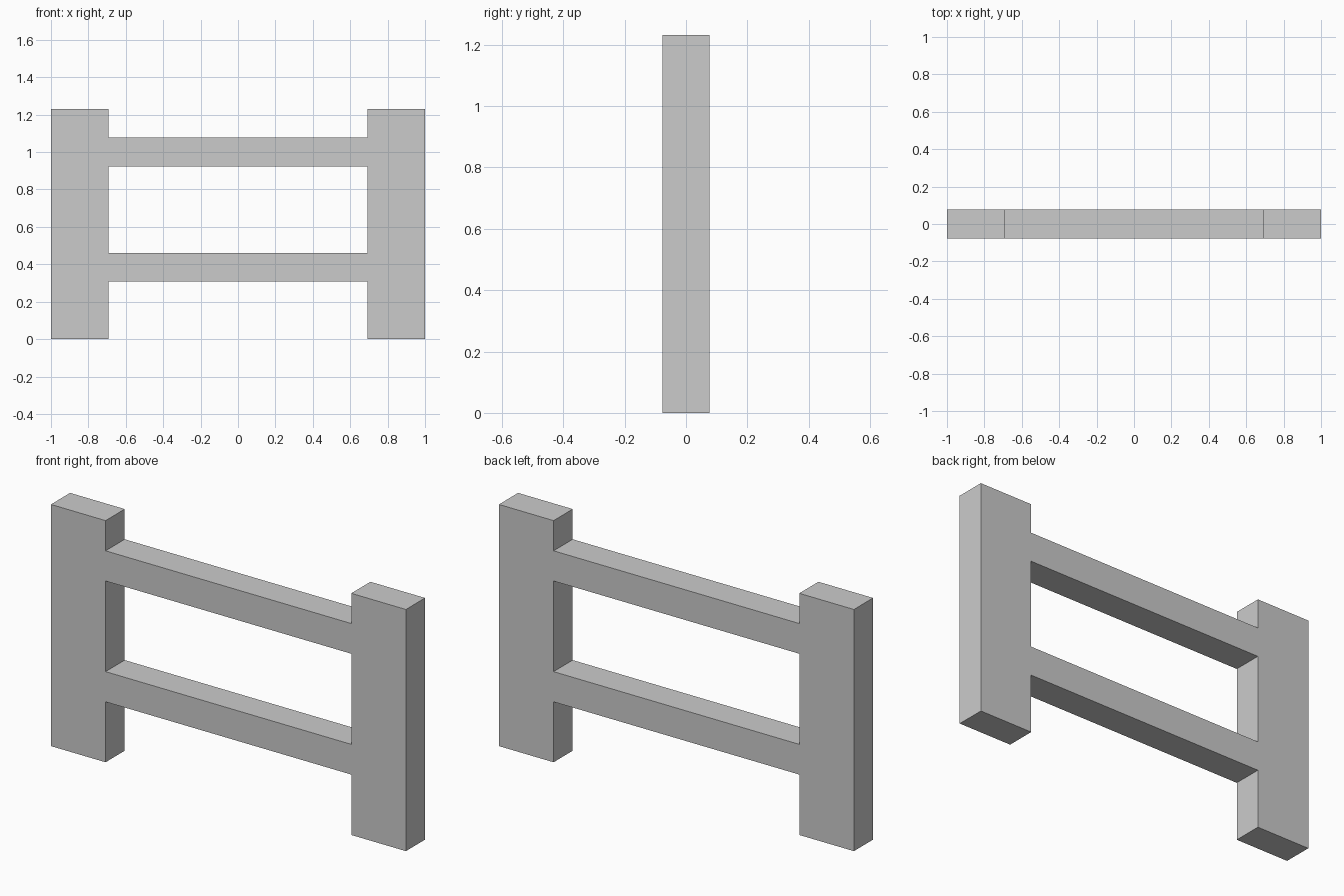
import bpy

if "Cube" in bpy.data.objects:
    bpy.data.objects.remove(bpy.data.objects["Cube"])

U = 2 / 13  # module: every size is a whole multiple of the board thickness


def box(name, x0, x1, z0, z1):
    """Board of one module thickness, spanning the given x and z ranges in modules."""
    bpy.ops.mesh.primitive_cube_add(size=1, location=((x0 + x1) * U / 2, 0, (z0 + z1) * U / 2))
    obj = bpy.context.object
    obj.name = name
    obj.scale = ((x1 - x0) * U, U, (z1 - z0) * U)
    bpy.ops.object.transform_apply(location=False, rotation=False, scale=True)
    return obj


# Upright posts
box("left_post", -6.5, -4.5, 0, 8)
box("right_post", 4.5, 6.5, 0, 8)

# Horizontal rails, flush with the post faces
for name, z in (("lower_rail", 2), ("upper_rail", 6)):
    box(name, -4.5, 4.5, z, z + 1)
